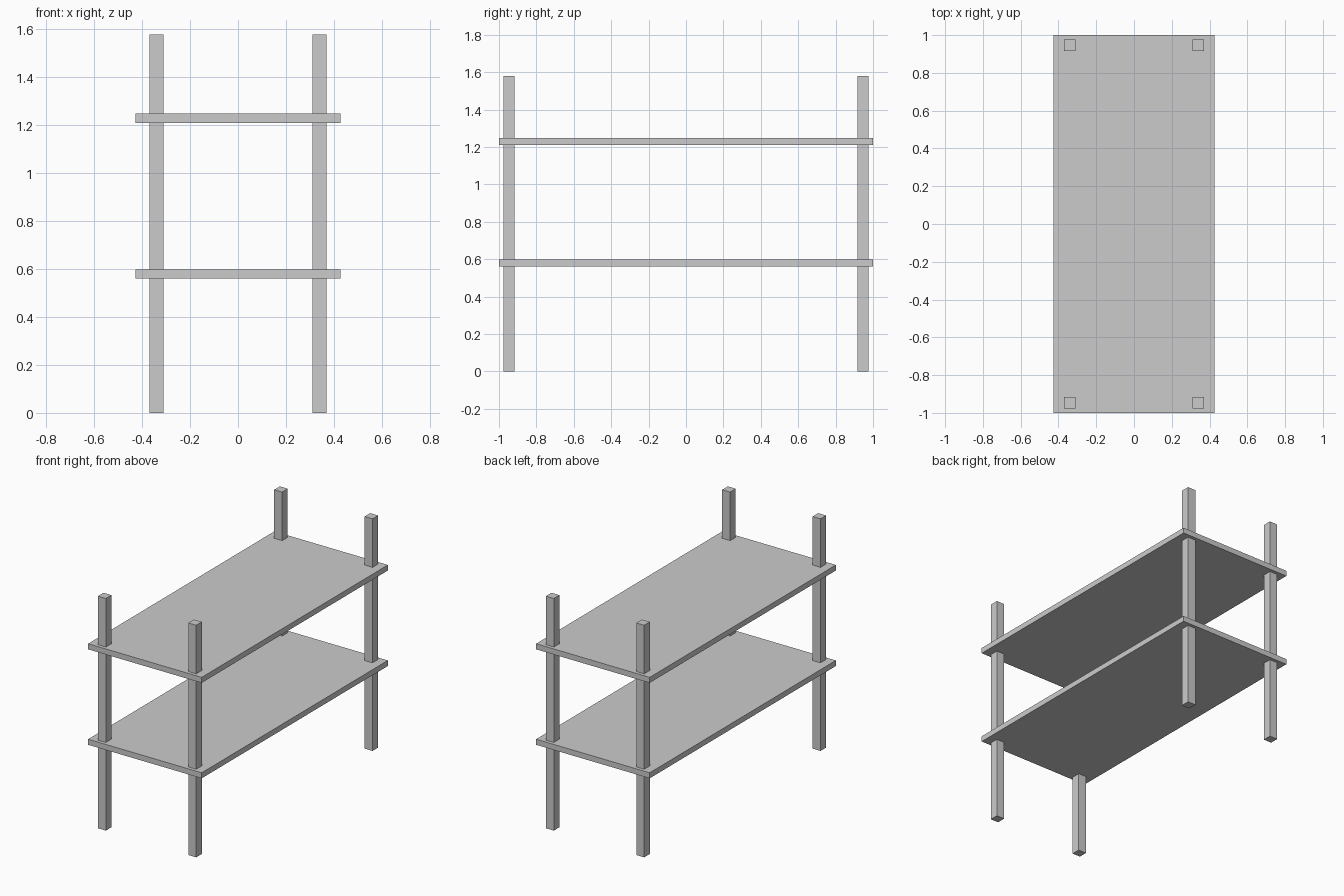
import bpy

if "Cube" in bpy.data.objects:
    bpy.data.objects.remove(bpy.data.objects["Cube"])


def box(name, center, size):
    """Axis-aligned box with its dimensions baked into the mesh."""
    bpy.ops.mesh.primitive_cube_add(size=1, location=center)
    obj = bpy.context.object
    obj.name = name
    obj.scale = size
    bpy.ops.object.transform_apply(location=False, rotation=False, scale=True)
    return obj


HEIGHT = 1.578
POST = 0.06
POST_X, POST_Y = 0.34, 0.947
SHELF_SIZE = (0.854, 2.0, 0.038)

# Four square corner posts, running through both shelves
for side, sx in (("left", -1), ("right", 1)):
    for end, sy in (("front", -1), ("back", 1)):
        box(f"{end}_{side}_post", (sx * POST_X, sy * POST_Y, HEIGHT / 2),
            (POST, POST, HEIGHT))

# Two flat shelves
for name, z in (("lower_shelf", 0.58), ("upper_shelf", 1.229)):
    box(name, (0, 0, z), SHELF_SIZE)
